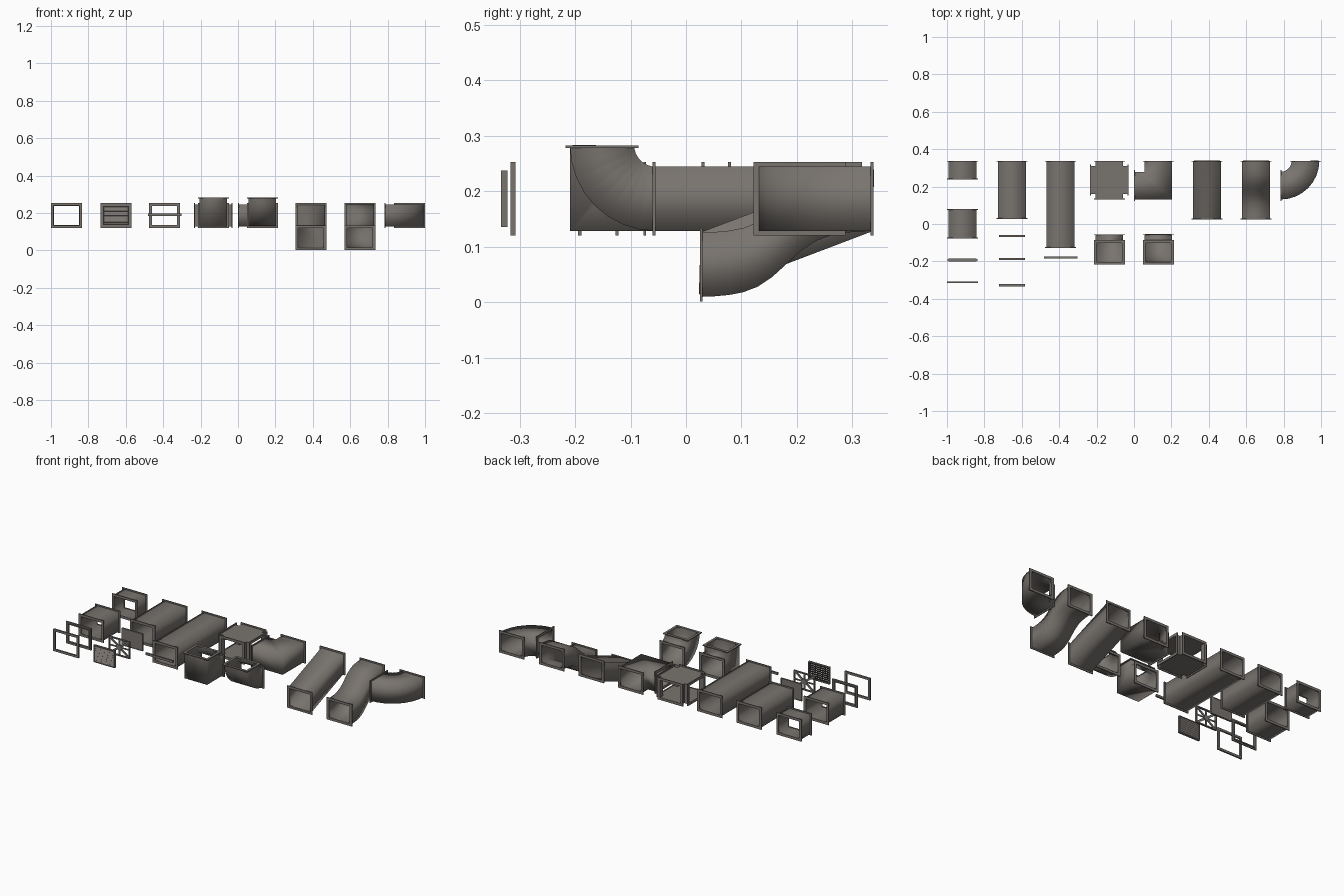
import bpy, bmesh, math
from mathutils import Vector as V

if "Cube" in bpy.data.objects:
    bpy.data.objects.remove(bpy.data.objects["Cube"])

W, H = 0.074, 0.058          # half width and half height of the duct
FW, FH = 0.083, 0.066        # half size of the flanges
WALL, RIM = 0.006, 0.015
ZC = 0.1865                  # height of the duct axis
X, Y, Z = V((1, 0, 0)), V((0, 1, 0)), V((0, 0, 1))

# One sheet metal colour for the whole kit
METAL = bpy.data.materials.new("warm grey sheet metal")
METAL.use_nodes = True
METAL.diffuse_color = (0.19, 0.174, 0.159, 1)
METAL.node_tree.nodes["Principled BSDF"].inputs["Base Color"].default_value = METAL.diffuse_color


def make(name, bm, thickness=0, offset=-1, smooth=False):
    me = bpy.data.meshes.new(name)
    bm.to_mesh(me)
    bm.free()
    ob = bpy.data.objects.new(name, me)
    bpy.context.collection.objects.link(ob)
    me.materials.append(METAL)
    if thickness:
        mod = ob.modifiers.new("sheet", "SOLIDIFY")
        mod.thickness, mod.offset = thickness, offset
        mod.use_rim = not smooth     # the flanges cover the ends of smooth ducts
    if smooth:
        me.shade_smooth()
    return ob


def corners(c, u, v):
    return [c + u + v, c - u + v, c - u - v, c + u - v]


def frame(name, c, u, v, hu=FW, hv=FH, rim=RIM, depth=0.005):
    """Flat rectangular ring spanned by the unit directions u and v."""
    bm = bmesh.new()
    o = [bm.verts.new(p) for p in corners(c, u * hu, v * hv)]
    i = [bm.verts.new(p) for p in corners(c, u * (hu - rim), v * (hv - rim))]
    for k in range(4):
        n = (k + 1) % 4
        bm.faces.new((o[k], o[n], i[n], i[k]))
    return make(name, bm, depth, 0)


def box(name, c, size, tilt=(0, 0, 0)):
    bm = bmesh.new()
    bmesh.ops.create_cube(bm, size=1)
    for vert in bm.verts:
        vert.co = V(a * b for a, b in zip(vert.co, size))
    ob = make(name, bm)
    ob.location, ob.rotation_euler = c, tilt


def duct(name, rings):
    """Open rectangular tube through rings (centre, u, v), flanged at both ends."""
    bm = bmesh.new()
    loops = [[bm.verts.new(p) for p in corners(c, u * W, v * H)] for c, u, v in rings]
    for a, b in zip(loops, loops[1:]):
        for k in range(4):
            n = (k + 1) % 4
            bm.faces.new((a[k], a[n], b[n], b[k]))
    make(name, bm, WALL, -1, True)
    for label, (c, u, v), s in (("start", rings[0], 1), ("end", rings[-1], -1)):
        frame(f"{name}_{label}_flange", c + u.cross(v).normalized() * 0.0025 * s, u, v)


# Straight ducts
for name, x, back, front in (("short_duct", -0.917, 0.338, 0.238),
                             ("medium_duct", -0.917, 0.081, -0.077),
                             ("long_duct", -0.652, 0.338, 0.028),
                             ("extra_long_duct", -0.393, 0.338, -0.127)):
    duct(name, [(V((x, y, ZC)), X, Z) for y in (back, front)])

# Offset ducts dropping towards the front: one slanted, one S-shaped
DROP, BACK, FRONT = 0.119, 0.338, 0.025
duct("slanted_offset_duct", [(V((0.39, BACK, ZC)), X, Z),
                             (V((0.39, FRONT, ZC - DROP)), X, Z)])
rings = []
for i in range(13):
    t = i / 12
    ease = 0.5 + 0.5 * math.tanh(5 * (t - 0.5)) / math.tanh(2.5)
    rings.append((V((0.652, BACK + (FRONT - BACK) * t, ZC - DROP * ease)), X, Z))
duct("s_offset_duct", rings)

# Horizontal elbows: curved and mitred
R = 0.133
rings = []
for i in range(9):
    a = math.pi / 2 * i / 8
    d = X * math.sin(a) - Y * math.cos(a)
    rings.append((V((0.784, 0.338, ZC)) + d * R, -d, Z))
duct("curved_side_elbow", rings)
duct("mitred_side_elbow", [(V((0, 0.205, ZC)), Y, Z),
                           (V((0.13, 0.205, ZC)), Y - X, Z),
                           (V((0.13, 0.338, ZC)), -X, Z)])

# Upward elbows: mitred and curved
R = 0.0965
rings = []
for i in range(9):
    a = math.pi / 2 * i / 8
    d = -Y * math.sin(a) - Z * math.cos(a)
    rings.append((V((0.13, -0.055, ZC + R)) + d * R, X, -d))
duct("curved_upward_elbow", rings)
duct("mitred_upward_elbow", [(V((-0.132, -0.055, ZC)), X, Z),
                             (V((-0.132, -0.055 - R, ZC)), X, Z + Y),
                             (V((-0.132, -0.055 - R, ZC + R)), X, Y)])

# Four-way cross: plus-shaped floor and lid, walls only in the inner corners
centre, ARM = V((-0.132, 0.235, ZC)), 0.103
outline = []
for k in range(4):
    a = k * math.pi / 2
    d, s = V((math.cos(a), math.sin(a), 0)), V((-math.sin(a), math.cos(a), 0))
    outline += [d * ARM - s * W, d * ARM + s * W, d * W + s * W]
    frame(f"cross_flange_{k + 1}", centre + d * (ARM - 0.0025), s, Z)
bm = bmesh.new()
low = [bm.verts.new(centre + p - Z * H) for p in outline]
top = [bm.verts.new(centre + p + Z * H) for p in outline]
bm.faces.new(top)
bm.faces.new(low[::-1])
for k in range(12):
    if k % 3:                # each arm end stays open
        n = (k + 1) % 12
        bm.faces.new((low[k], low[n], top[n], top[k]))
make("four_way_cross", bm, WALL)

# Loose joining frames
frame("thick_joint_frame", V((-0.917, -0.192, ZC)), X, Z, depth=0.006)
frame("thick_joint_sleeve", V((-0.917, -0.192, ZC)), X, Z, W, H, WALL, 0.016)
frame("thin_joint_frame", V((-0.917, -0.312, ZC)), X, Z, rim=0.013, depth=0.009)

# Hanger strap
box("hanger_strap", V((-0.392, -0.18, 0.191)), (0.18, 0.01, 0.013))

# End cap panel
PX, PW, PH = -0.652, 0.07, 0.051
box("end_cap_panel", V((PX, -0.065, ZC)), (2 * PW, 0.008, 2 * PH))
frame("end_cap_rim", V((PX, -0.065, ZC)), X, Z, PW, PH, 0.005, 0.011)

# Fan: frame, hub and crossed blades
FAN = V((PX, -0.188, ZC))
frame("fan_frame", FAN, X, Z, PW, PH, 0.006, 0.011)
for k, a in enumerate((1, -1)):
    box(f"fan_brace_{k + 1}", FAN, (0.155, 0.004, 0.012), (0, a * math.atan2(PH, PW), 0))
for k in range(2):
    box(f"fan_bar_{k + 1}", FAN, (0.13 - 0.034 * k, 0.004, 0.008), (0, k * math.pi / 2, 0))
bm = bmesh.new()
bmesh.ops.create_cone(bm, cap_ends=True, segments=16, radius1=0.016, radius2=0.016, depth=0.009)
hub = make("fan_hub", bm)
hub.location, hub.rotation_euler = FAN, (math.pi / 2, 0, 0)

# Louvre grille with overlapping slats sloping down to the front
GRILLE = V((PX, -0.328, ZC))
frame("louvre_frame", GRILLE, X, Z, PW, PH, 0.005, 0.012)
for k in range(8):
    box(f"louvre_slat_{k + 1}", GRILLE + Z * (k - 3.5) * 0.0118, (0.132, 0.017, 0.002),
        (math.radians(55), 0, 0))
